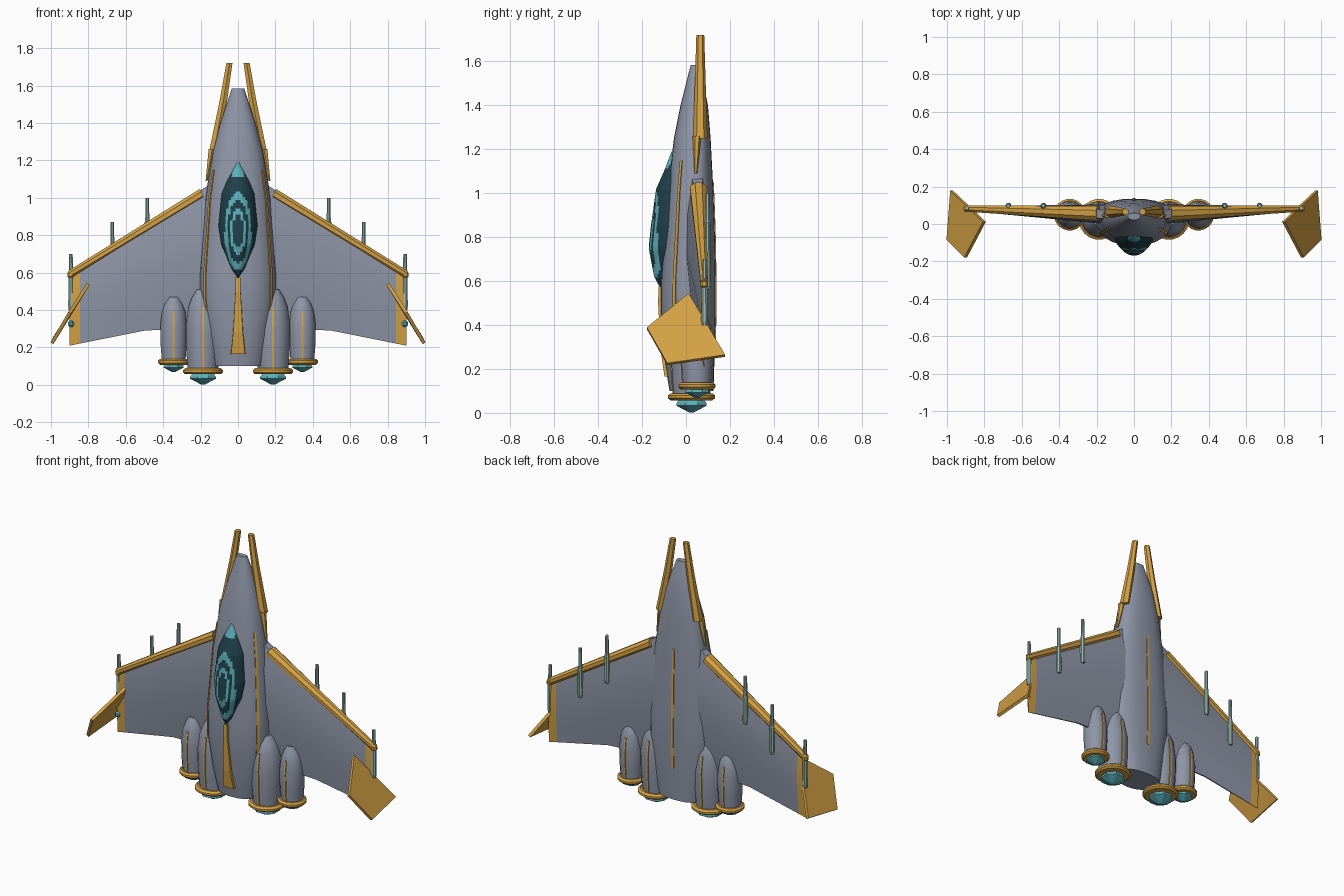
import bpy, bmesh, math
from mathutils import Vector

if "Cube" in bpy.data.objects:
    bpy.data.objects.remove(bpy.data.objects["Cube"])


def material(name, rgb):
    m = bpy.data.materials.new(name)
    m.diffuse_color = (*rgb, 1)
    m.use_nodes = True
    m.node_tree.nodes["Principled BSDF"].inputs["Base Color"].default_value = m.diffuse_color
    return m


GREY = material("hull grey", (0.27, 0.30, 0.38))
GOLD = material("gold trim", (0.66, 0.36, 0.06))
DARK = material("dark glass", (0.014, 0.05, 0.07))
CYAN = material("cyan glow", (0.11, 0.45, 0.50))
MINT = material("pale mint metal", (0.32, 0.50, 0.45))


def finish(name, bm, mats, rule=None, smooth=None):
    bmesh.ops.recalc_face_normals(bm, faces=bm.faces)
    if rule:
        for f in bm.faces:
            f.material_index = rule(f.calc_center_median())
    me = bpy.data.meshes.new(name)
    bm.to_mesh(me)
    bm.free()
    for m in mats:
        me.materials.append(m)
    if smooth:
        for p in me.polygons:
            p.use_smooth = True
        me.set_sharp_from_angle(angle=math.radians(smooth))
    ob = bpy.data.objects.new(name, me)
    bpy.context.collection.objects.link(ob)
    return ob


def loft(name, rings, mats, rule=None, smooth=None):
    bm = bmesh.new()
    vs = [[bm.verts.new(p) for p in r] for r in rings]
    n = len(vs[0])
    for a, b in zip(vs, vs[1:]):
        for i in range(n):
            j = (i + 1) % n
            bm.faces.new((a[i], a[j], b[j], b[i]))
    bm.faces.new(vs[0])
    bm.faces.new(vs[-1])
    return finish(name, bm, mats, rule, smooth)


def circle(c, r, n, ry=None):
    ry = ry or r
    return [(c[0] + r * math.cos(2 * math.pi * (i + .5) / n),
             c[1] + ry * math.sin(2 * math.pi * (i + .5) / n), c[2]) for i in range(n)]


def lathe(name, x, y, profile, n, mat, smooth=None):
    return loft(name, [circle((x, y, z), r, n) for z, r in profile], [mat], smooth=smooth)


def interp(table, z):
    for a, b in zip(table, table[1:]):
        if a[0] <= z <= b[0]:
            t = (z - a[0]) / (b[0] - a[0])
            return [p + (q - p) * t for p, q in zip(a, b)][1:]
    return table[-1][1:] if z > table[-1][0] else table[0][1:]


# Hull: height, half width, front y, back y
HULL = [(.1, .14, -.075, .125), (.25, .175, -.10, .13), (.45, .205, -.115, .135),
        (.6, .205, -.115, .135), (.8, .19, -.10, .132), (1.0, .175, -.085, .125),
        (1.25, .135, -.055, .112), (1.4, .095, -.025, .10), (1.52, .055, .005, .075),
        (1.585, .033, .022, .058)]


def hull_point(z, ang, off=0):
    w, yf, yb = interp(HULL, z)
    yc = yf + (yb - yf) * .62
    c, s = math.cos(ang), math.sin(ang)
    d = (yb - yc) if s > 0 else (yc - yf)
    p = lambda v: math.copysign(abs(v) ** .85, v)
    return ((w + off) * p(c), yc + (d + off) * p(s), z)


loft("fuselage", [[hull_point(r[0], 2 * math.pi * i / 24) for i in range(24)] for r in HULL],
     [GREY], smooth=35)


# Thin gold pinstripes that follow the hull
def hull_stripe(name, deg, width, z0, z1):
    a, b = math.radians(deg - width), math.radians(deg + width)
    zs = [z0 + (z1 - z0) * i / 10 for i in range(11)]
    loft(name, [[hull_point(z, a, -.003), hull_point(z, a, .004),
                 hull_point(z, b, .004), hull_point(z, b, -.003)] for z in zs], [GOLD])


hull_stripe("left_hull_stripe", -33, 3, .4, 1.15)
hull_stripe("right_hull_stripe", -147, 3, .4, 1.15)
hull_stripe("back_stripe", 90, 1.2, .3, 1.05)

# Canopy: height, half width, front y
CANOPY = [(.57, .01, -.118), (.62, .05, -.145), (.75, .10, -.17), (.85, .113, -.16),
          (1.02, .095, -.136), (1.1, .065, -.10), (1.19, .012, -.066)]


def canopy_ring(z):
    w, yf = interp(CANOPY, z)
    base = -.03
    return [(w * math.cos(math.pi * i / 24), base + (yf - base) * math.sin(math.pi * i / 24), z)
            for i in range(25)]


def canopy_colour(c):
    d = math.hypot(c.x / .072, (c.z - .82) / .21)
    lit = .8 < d < 1 or .42 < d < .58 or (c.z > 1.12 and abs(c.x) < .03)
    return 1 if lit and c.y < -.04 else 0


loft("canopy", [canopy_ring(.57 + .62 * i / 40) for i in range(41)], [DARK, CYAN], canopy_colour)

# Gold spine below the canopy
loft("front_spine", [[(-w, -.05, z), (w, -.05, z), (w * .8, y, z), (-w * .8, y, z)]
                     for z, w, y in ((.165, .046, -.098), (.28, .032, -.115), (.5, .017, -.127),
                                     (.575, .015, -.125))], [GOLD])


# Wing section at x: leading z, trailing z, centre y, half thickness
def wing_section(x):
    t = (x - .1) / .8
    le = 1.105 - .515 * t
    te = interp([(.1, .31), (.5, .29), (.9, .21)], x)[0]
    yc, h = .05 + .033 * t, .055 - .043 * t
    prof = [(0, .45), (.2, .9), (.45, 1), (.75, .6), (1, .12)]
    pts = [(f, k) for f, k in prof] + [(f, -k) for f, k in reversed(prof)]
    return [(x, yc + h * k, le + (te - le) * f) for f, k in pts]


def side_parts(s):
    side = "left" if s > 0 else "right"
    flip = lambda pts: [(s * p[0], p[1], p[2]) for p in pts]

    # Wing with gold tip
    loft(side + "_wing", [flip(wing_section(x)) for x in (.1, .3, .5, .7, .845, .9)],
         [GREY, GOLD], lambda c: 1 if abs(c.x) > .845 else 0, smooth=25)
    # Gold leading edge beam
    def beam(x, y, z, hy, hz):
        return flip([(x + hz * .5 * math.cos(a), y + hy * math.sin(a), z + hz * math.cos(a))
                     for a in [math.pi * (i + .5) / 4 for i in range(8)]])
    loft(side + "_leading_edge", [beam(.19, .057, 1.022, .042, .028),
                                  beam(.9, .083, .59, .018, .02)], [GOLD])
    lathe(side + "_wing_tip_knob", s * .895, .083,
          [(.568, .008), (.578, .019), (.598, .019), (.608, .008)], 8, GOLD)

    # Canted tail fin
    quad = [Vector(p) for p in ((.80, .012, .54), (.90, -.178, .385),
                                (.995, -.085, .222), (.975, .178, .26))]
    n = Vector((.85, 0, .53)) * .009
    loft(side + "_fin", [flip([p - n for p in quad]), flip([p + n for p in quad])], [GOLD])
    lathe(side + "_fin_pivot", s * .893, .075,
          [(.31, .008), (.318, .017), (.335, .017), (.343, .008)], 8, CYAN)

    # Wing guns
    for i, (x, y, z0, z1) in enumerate(((.485, .098, .70, 1.0), (.672, .098, .56, .87),
                                        (.893, .084, .40, .70))):
        lathe(f"{side}_gun_{i + 1}", s * x, y,
              [(z0, .013), (z0 + .02, .016), (z0 + .17, .015), (z0 + .18, .012), (z1, .010)],
              8, MINT)

    # Nose prong and its tapered root
    def hexring(x, y, z, rx, ry):
        return flip(circle((x, y, z), rx, 6, ry))
    loft(side + "_nose_prong", [hexring(.128, .065, 1.25, .03, .033),
                                hexring(.078, .065, 1.52, .023, .024),
                                hexring(.046, .065, 1.72, .019, .018)], [GOLD])
    loft(side + "_prong_root", [hexring(.168, .045, 1.09, .006, .006),
                                hexring(.138, .05, 1.26, .022, .02)], [GOLD])

    # Engines: x, y, base z, height, radius
    for nm, x, y, z, h, r in (("inner", .187, .025, .075, .435, .094),
                              ("outer", .344, .05, .125, .345, .073)):
        eng = f"{side}_{nm}_engine"
        prof = [(z, r * .88), (z + h * .25, r * .97), (z + h * .55, r), (z + h * .78, r * .86),
                (z + h * .9, r * .65), (z + h, r * .36)]
        lathe(eng, s * x, y, prof, 16, GREY, smooth=35)
        lathe(eng + "_ring", s * x, y, [(z - .018, r * 1.02), (z - .008, r * 1.16),
              (z + .004, r * 1.16), (z + .014, r * 1.02)], 20, GOLD, smooth=35)
        lathe(eng + "_nozzle", s * x, y, [(z - .073 * r / .094, r * .12), (z - .042 * r / .094, r * .8),
              (z - .03 * r / .094, r * .78), (z, r * .5)], 8, CYAN)
        # Pinstripes on front and back of the engine
        for word, d in (("front", -1), ("back", 1)):
            loft(f"{eng}_{word}_stripe",
                 [[(s * x - .005, y + d * (q * .98 - .006), zz), (s * x + .005, y + d * (q * .98 - .006), zz),
                   (s * x + .005, y + d * (q + .003), zz), (s * x - .005, y + d * (q + .003), zz)]
                  for zz, q in prof[:4]], [GOLD])


for s in (1, -1):
    side_parts(s)
